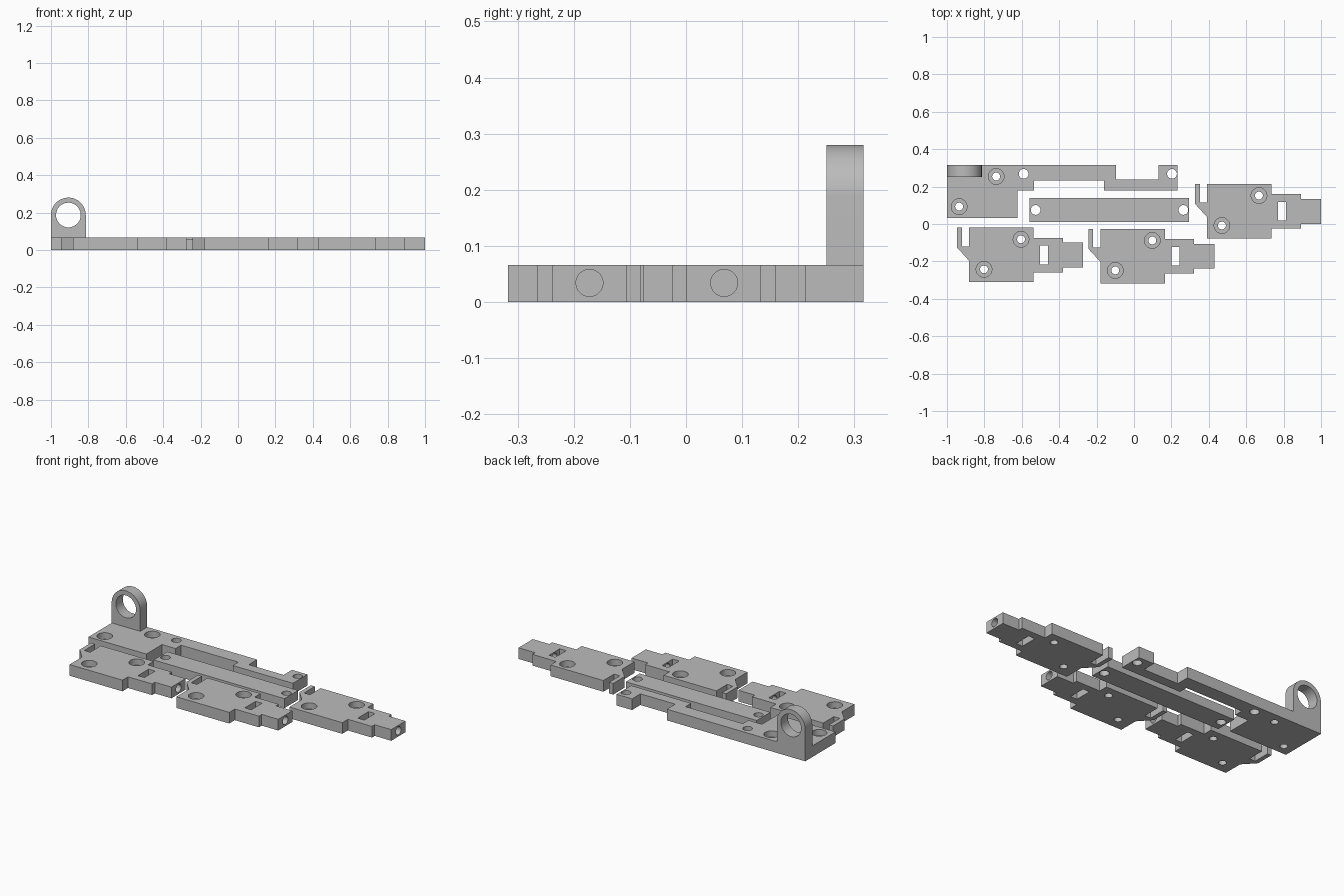
import bpy, bmesh, math
from mathutils import Matrix, Vector

cube = bpy.data.objects.get("Cube")
if cube:
    bpy.data.objects.remove(cube, do_unlink=True)

T = 0.066  # plate thickness

grey = bpy.data.materials.new("plain grey")
grey.use_nodes = True
grey.diffuse_color = (0.5, 0.5, 0.5, 1)
grey.node_tree.nodes["Principled BSDF"].inputs["Base Color"].default_value = (0.5, 0.5, 0.5, 1)


def add_object(name, bm):
    bmesh.ops.recalc_face_normals(bm, faces=bm.faces)
    mesh = bpy.data.meshes.new(name)
    bm.to_mesh(mesh)
    bm.free()
    mesh.materials.append(grey)
    ob = bpy.data.objects.new(name, mesh)
    bpy.context.collection.objects.link(ob)
    return ob


def extrude(name, points, depth, to_3d):
    """Extrude a flat outline along a vector."""
    bm = bmesh.new()
    face = bm.faces.new([bm.verts.new(to_3d(a, b)) for a, b in points])
    ext = bmesh.ops.extrude_face_region(bm, geom=[face])
    moved = [g for g in ext["geom"] if isinstance(g, bmesh.types.BMVert)]
    bmesh.ops.translate(bm, verts=moved, vec=depth)
    return add_object(name, bm)


def plate(name, points, height=T):
    return extrude(name, points, Vector((0, 0, height)), lambda x, y: (x, y, 0))


def cylinder(start, end, radius):
    a, b = Vector(start), Vector(end)
    bm = bmesh.new()
    rot = (b - a).to_track_quat('Z', 'Y').to_matrix().to_4x4()
    bmesh.ops.create_cone(bm, cap_ends=True, segments=48, radius1=radius, radius2=radius,
                          depth=(b - a).length, matrix=Matrix.Translation((a + b) / 2) @ rot)
    return add_object("cutter", bm)


def through_hole(x, y, radius=0.026):
    return [cylinder((x, y, -0.05), (x, y, 0.12), radius)]


def counterbore(x, y):
    return through_hole(x, y, 0.021) + [cylinder((x, y, 0.03), (x, y, 0.12), 0.042)]


def cut(ob, cutters):
    """Cut every helper out of the part, then remove the helpers."""
    for c in cutters:
        c.hide_render = True
        mod = ob.modifiers.new("cut", 'BOOLEAN')
        mod.operation = 'DIFFERENCE'
        mod.solver = 'EXACT'
        mod.object = c
    graph = bpy.context.evaluated_depsgraph_get()
    mesh = bpy.data.meshes.new_from_object(ob.evaluated_get(graph))
    ob.modifiers.clear()
    ob.data = mesh
    for c in cutters:
        bpy.data.objects.remove(c, do_unlink=True)


# Base plate with long notched arm
base = plate("base_plate", [
    (-1, 0.316), (-0.096, 0.316), (-0.096, 0.238), (0.131, 0.238), (0.131, 0.316),
    (0.232, 0.316), (0.232, 0.18), (-0.16, 0.18), (-0.16, 0.232), (-0.534, 0.232),
    (-0.534, 0.18), (-0.622, 0.18), (-0.622, 0.033), (-1, 0.033)])
cut(base, counterbore(-0.737, 0.254) + counterbore(-0.935, 0.093)
    + through_hole(-0.59, 0.268) + through_hole(0.203, 0.268))

# Upright eyelet on the base plate
cx, cz, r = -0.907, 0.187, 0.093
arch = [(cx + r * math.cos(math.pi * i / 32), cz + r * math.sin(math.pi * i / 32)) for i in range(33)]
eyelet = extrude("eyelet_post", [(cx - r, T), (cx + r, T)] + arch,
                 Vector((0, 0.066, 0)), lambda x, z: (x, 0.25, z))
cut(eyelet, [cylinder((cx, 0.2, cz), (cx, 0.4, cz), 0.066)])

# Loose straight bar, slightly thinner
bar = plate("straight_bar", [(-0.56, 0.012), (0.295, 0.012), (0.295, 0.14), (-0.56, 0.14)], 0.056)
cut(bar, through_hole(-0.526, 0.075) + through_hole(0.264, 0.075))

# Hooked plate with stepped tongue, slot and end bore
hooked = plate("hooked_plate_1", [
    (0.326, 0.214), (0.352, 0.214), (0.352, 0.114), (0.39, 0.114), (0.39, 0.214),
    (0.735, 0.214), (0.735, 0.16), (0.892, 0.16), (0.892, 0.134), (1, 0.134),
    (1, 0.001), (0.892, 0.001), (0.892, -0.025), (0.735, -0.025), (0.735, -0.077),
    (0.39, -0.077), (0.39, 0.038), (0.326, 0.108)])
slot = plate("cutter", [(0.77, 0.018), (0.812, 0.018), (0.812, 0.118), (0.77, 0.118)], 0.2)
slot.location.z = -0.05
bpy.context.view_layer.update()
cut(hooked, counterbore(0.668, 0.152) + counterbore(0.47, -0.008)
    + [slot, cylinder((0.79, 0.068, 0.034), (1.1, 0.068, 0.034), 0.024)])

# Two more copies of the hooked plate
parts = [base, eyelet, bar, hooked]
for i, (dx, dy) in enumerate([(-0.57, -0.24), (-1.272, -0.234)]):
    copy = bpy.data.objects.new("hooked_plate_%d" % (i + 2), hooked.data.copy())
    copy.location = (dx, dy, 0)
    bpy.context.collection.objects.link(copy)
    parts.append(copy)

# Smooth the round walls, keep the edges sharp
for ob in parts:
    bpy.ops.object.select_all(action='DESELECT')
    ob.select_set(True)
    bpy.context.view_layer.objects.active = ob
    bpy.ops.object.shade_smooth_by_angle(angle=math.radians(30))
